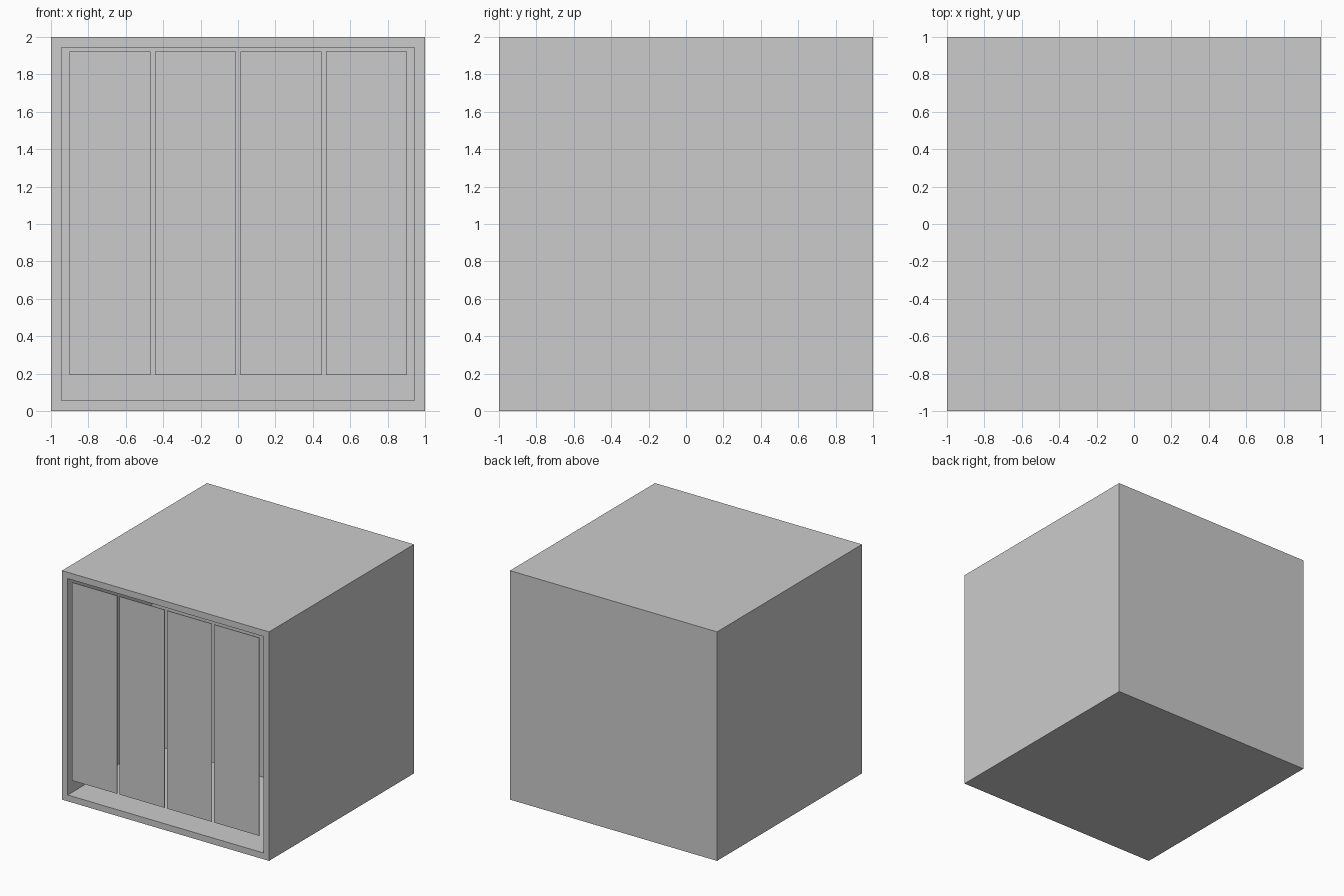
import bpy, bmesh
from mathutils import Vector, Matrix

if "Cube" in bpy.data.objects:
    bpy.data.objects.remove(bpy.data.objects["Cube"])

BORDER, DEPTH = 0.078, 1.16


def add_object(name, bm):
    bmesh.ops.recalc_face_normals(bm, faces=bm.faces)
    mesh = bpy.data.meshes.new(name)
    bm.to_mesh(mesh)
    bm.free()
    obj = bpy.data.objects.new(name, mesh)
    bpy.context.collection.objects.link(obj)
    return obj


# Cube housing with a recess pushed into the front face
bm = bmesh.new()
bmesh.ops.create_cube(bm, size=2, matrix=Matrix.Translation((0, 0, 1)))
bm.normal_update()
front = min(bm.faces, key=lambda f: f.calc_center_median().y)
bmesh.ops.inset_region(bm, faces=[front], thickness=BORDER)
inner = bmesh.ops.extrude_face_region(bm, geom=[front])["geom"]
if front.is_valid:
    bmesh.ops.delete(bm, geom=[front], context="FACES_ONLY")
verts = [v for v in inner if isinstance(v, bmesh.types.BMVert)]
bmesh.ops.translate(bm, verts=verts, vec=Vector((0, DEPTH, 0)))
add_object("housing", bm)

# Four thin hanging panels, flush with the housing front
WIDTH, PITCH, BOTTOM, TOP, THICK = 0.434, 0.4575, 0.193, 2 - BORDER, 0.006
for i in range(4):
    x = -0.685 + i * PITCH
    bm = bmesh.new()
    place = (Matrix.Translation((x, -1 + THICK / 2, (BOTTOM + TOP) / 2))
             @ Matrix.Diagonal((WIDTH, THICK, TOP - BOTTOM, 1)))
    bmesh.ops.create_cube(bm, size=1, matrix=place)
    add_object(f"front_panel_{i + 1}", bm)
